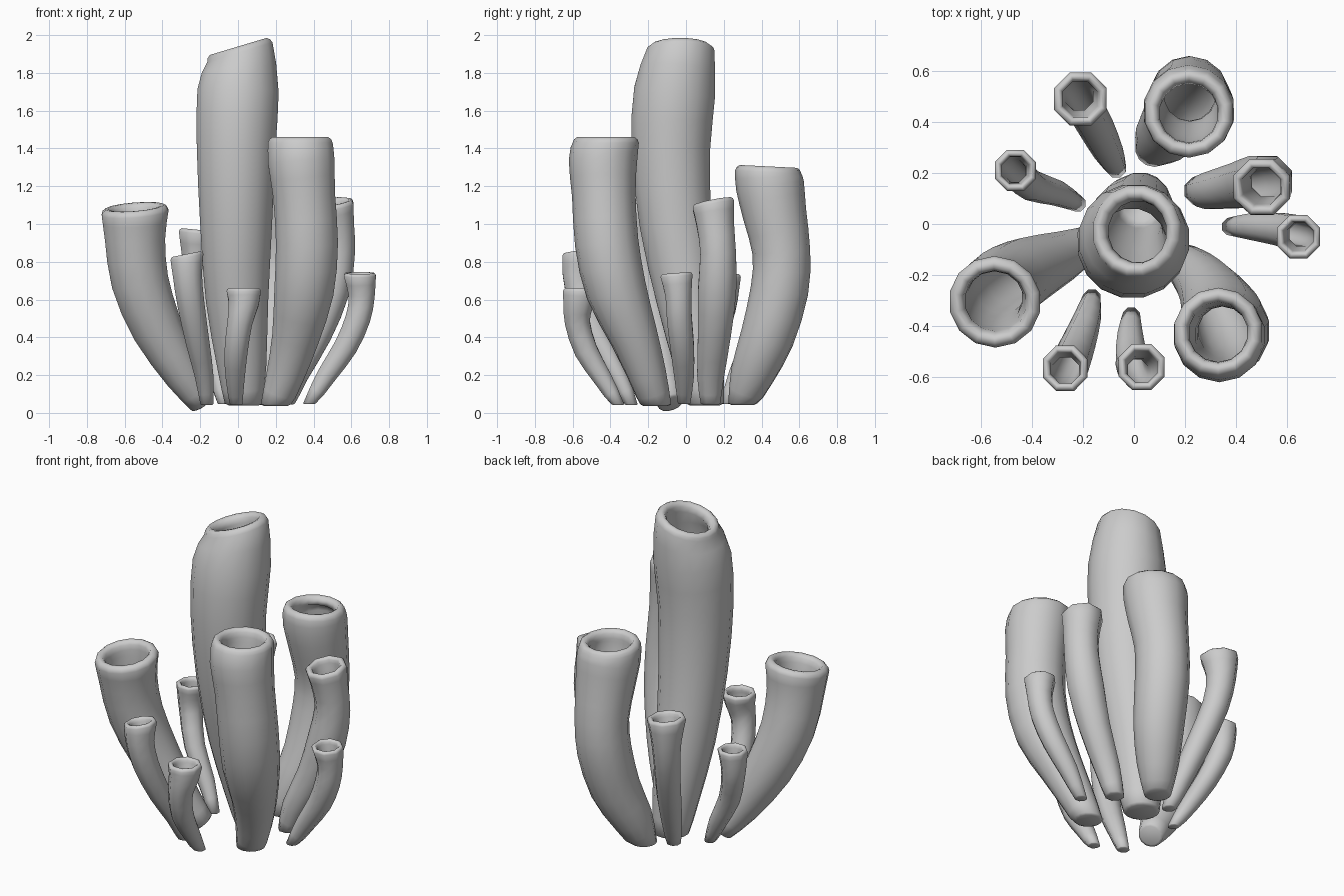
import bpy, bmesh, math
from mathutils import Vector


def catmull(p, i, t):
    a, b = p[max(i - 1, 0)], p[i]
    c, d = p[i + 1], p[min(i + 2, len(p) - 1)]
    return 0.5 * (2 * b + (c - a) * t + (2 * a - 5 * b + 4 * c - d) * t * t
                  + (3 * b - a - 3 * c + d) * t ** 3)


def tube(name, pts, sides, tilt, base=None):
    """Hollow tube along (x, y, z, radius) points, with a rounded open lip."""
    p = [Vector(q) for q in pts]
    samples = [catmull(p, i, t) for i in range(len(p) - 1) for t in (0, .5)] + [p[-1]]
    n = len(samples)
    top = Vector(tilt).normalized()
    frames = []
    for i, s in enumerate(samples):
        tan = (samples[min(i + 1, n - 1)] - samples[max(i - 1, 0)]).to_3d().normalized()
        if i == n - 1:
            tan = top
        elif i == n - 2:
            tan = (tan + top).normalized()
        elif i == 0:
            tan = Vector(base or (0, 0, 1)).normalized()
        frames.append((s.to_3d(), tan, s.w * 1.02))

    bm = bmesh.new()
    rings = []

    def ring(frame, scale, lift=0.0):
        c, nrm, r = frame
        u = Vector((0, 1, 0)).cross(nrm).normalized()
        v = nrm.cross(u)
        c = c + nrm * lift * r
        step = 2 * math.pi / sides
        rings.append([bm.verts.new(c + r * scale * (u * math.cos((k + .5) * step)
                                                   + v * math.sin((k + .5) * step)))
                      for k in range(sides)])

    # closed foot, outer wall
    ring(frames[0], .8, -.1)
    for f in frames:
        ring(f, 1.0)
    # rounded lip
    for scale, lift in ((.96, .1), (.87, .17), (.77, .16), (.69, .06), (.66, -.1)):
        ring(frames[-1], scale, lift)
    # inner wall running down close to the foot
    for f in reversed(frames[1:-1]):
        ring(f, .67)
    for a, b in zip(rings, rings[1:]):
        for k in range(sides):
            j = (k + 1) % sides
            bm.faces.new((a[k], a[j], b[j], b[k]))
    bm.faces.new(rings[0][::-1])
    bm.faces.new(rings[-1])
    me = bpy.data.meshes.new(name)
    bm.to_mesh(me)
    bm.free()
    for f in me.polygons:
        f.use_smooth = True
    ob = bpy.data.objects.new(name, me)
    bpy.context.collection.objects.link(ob)


# tall central tube with a slanted mouth
tube("central_tube", [(.03, .1, .05, .1), (.02, .07, .25, .13), (-.005, .01, .6, .165),
     (-.01, -.055, 1, .19), (-.01, -.08, 1.4, .208), (0, -.06, 1.7, .215),
     (.01, -.03, 1.91, .18)], 16, (-.3, 0, 1))

# three large outer tubes
tube("large_tube_left", [(-.19, -.08, .055, .07), (-.29, -.13, .2, .1), (-.43, -.19, .45, .135),
     (-.52, -.25, .7, .152), (-.545, -.29, .92, .16), (-.545, -.305, 1.06, .178)],
     14, (-.08, -.15, 1), (-.6, -.3, .8))
tube("large_tube_front_right", [(.2, -.16, .045, .08), (.25, -.205, .2, .1), (.305, -.275, .4, .125),
     (.35, -.37, .65, .158), (.365, -.42, .9, .165), (.35, -.435, 1.15, .165),
     (.335, -.44, 1.33, .177), (.33, -.425, 1.43, .172)], 14, (0, 0, 1))
tube("large_tube_back", [(.08, .3, .05, .075), (.12, .35, .2, .115), (.18, .43, .4, .14),
     (.21, .495, .65, .15), (.22, .505, .85, .15), (.22, .47, 1.05, .165),
     (.215, .445, 1.2, .177), (.215, .435, 1.275, .172)], 14, (0, .05, 1))

# medium and small tubes
tube("medium_tube_right", [(.25, .13, .05, .055), (.3, .13, .2, .075), (.41, .15, .42, .092),
     (.49, .165, .65, .107), (.525, .17, .85, .1), (.515, .155, 1, .105),
     (.5, .145, 1.1, .118)], 8, (-.1, -.2, 1))
tube("medium_tube_back_left", [(-.07, .22, .05, .04), (-.1, .28, .2, .058), (-.15, .38, .42, .07),
     (-.2, .47, .65, .075), (-.215, .5, .82, .085), (-.21, .49, .95, .11)], 8, (.1, 0, 1))
tube("small_tube_right", [(.378, -.01, .05, .035), (.47, -.01, .2, .055), (.57, -.02, .35, .066),
     (.635, -.035, .5, .07), (.655, -.04, .62, .073), (.645, -.05, .725, .09)],
     8, (0, -.08, 1))
tube("small_tube_front", [(-.01, -.36, .045, .035), (-.015, -.44, .18, .052),
     (-.01, -.53, .33, .065), (.01, -.575, .48, .07), (.03, -.57, .58, .085),
     (.03, -.56, .645, .096)], 8, (0, 0, 1))
tube("small_tube_front_left", [(-.165, -.29, .045, .036), (-.18, -.36, .2, .052),
     (-.215, -.46, .38, .066), (-.25, -.545, .58, .076), (-.268, -.575, .73, .082),
     (-.27, -.565, .825, .094)], 8, (-.2, 0, 1))
tube("small_tube_left", [(-.22, .08, .05, .032), (-.3, .12, .2, .05), (-.4, .15, .38, .06),
     (-.46, .2, .55, .066), (-.47, .21, .65, .075), (-.465, .21, .72, .085)], 8, (0, 0, 1))
